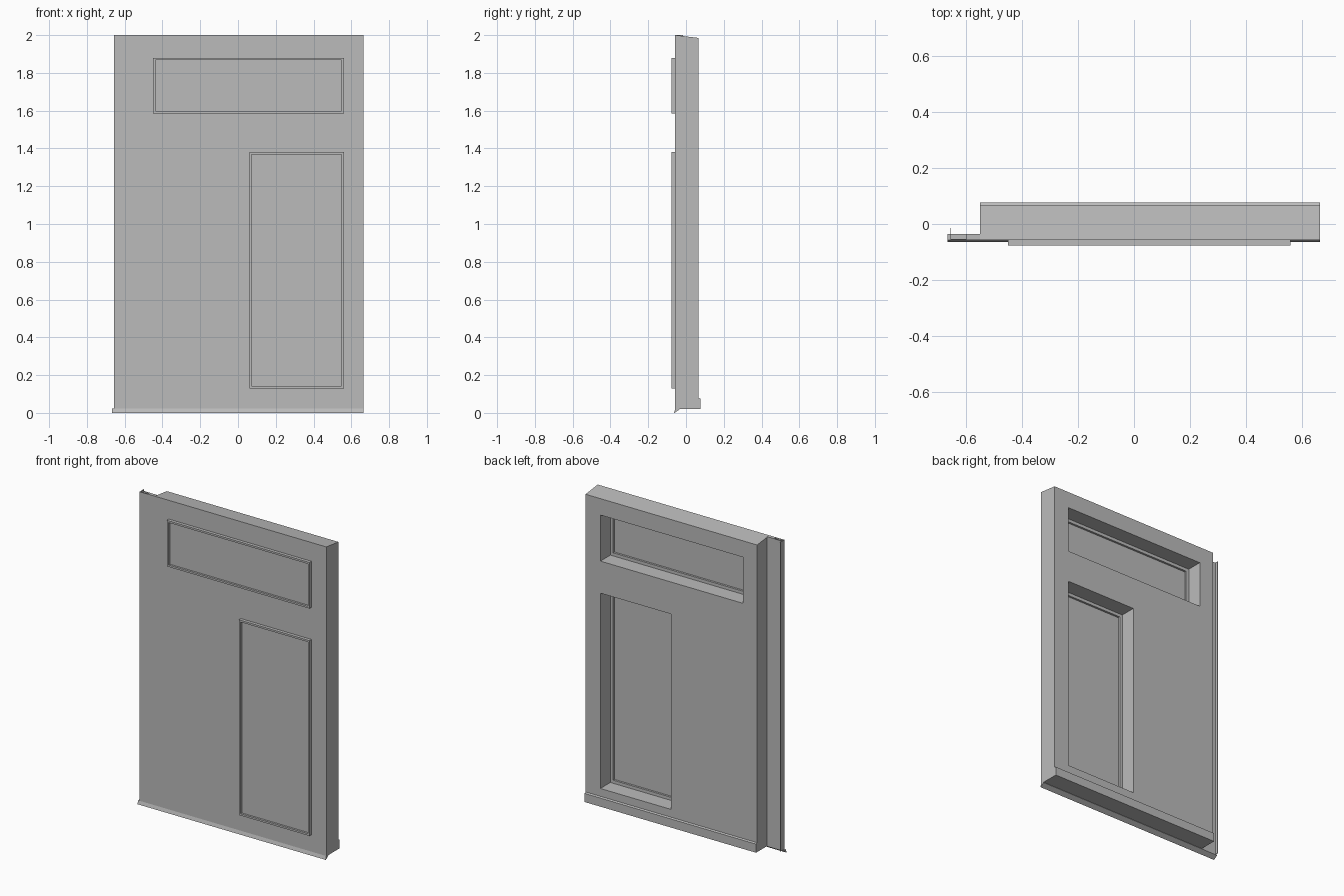
import bpy, bmesh

old = bpy.data.objects.get("Cube")
if old:
    bpy.data.objects.remove(old, do_unlink=True)

GREY = (0.5, 0.5, 0.5, 1)
mat = bpy.data.materials.new("plain grey")
mat.use_nodes = True
mat.diffuse_color = GREY
mat.node_tree.nodes["Principled BSDF"].inputs["Base Color"].default_value = GREY


def finish(name, bm):
    bmesh.ops.recalc_face_normals(bm, faces=bm.faces)
    me = bpy.data.meshes.new(name)
    bm.to_mesh(me)
    bm.free()
    me.materials.append(mat)
    ob = bpy.data.objects.new(name, me)
    bpy.context.collection.objects.link(ob)
    return ob


def extrude_x(name, profile, x0, x1):
    """Sweep a closed (y, z) profile along x."""
    bm = bmesh.new()
    face = bm.faces.new([bm.verts.new((x0, y, z)) for y, z in profile])
    out = bmesh.ops.extrude_face_region(bm, geom=[face])["geom"]
    verts = [v for v in out if isinstance(v, bmesh.types.BMVert)]
    bmesh.ops.translate(bm, verts=verts, vec=(x1 - x0, 0, 0))
    return finish(name, bm)


def box(name, x0, x1, y0, y1, z0, z1):
    return extrude_x(name, [(y0, z0), (y1, z0), (y1, z1), (y0, z1)], x0, x1)


def frame(name, x0, x1, z0, z1, w, y0, y1):
    """Rectangular ring of width w standing in the xz plane."""
    bm = bmesh.new()
    rings = []
    for y, i in ((y0, 0), (y0, w), (y1, w), (y1, 0)):
        rings.append([bm.verts.new((x, y, z)) for x, z in (
            (x0 + i, z0 + i), (x1 - i, z0 + i), (x1 - i, z1 - i), (x0 + i, z1 - i))])
    for a, b in zip(rings, rings[1:] + rings[:1]):
        for k in range(4):
            j = (k + 1) % 4
            bm.faces.new((a[k], a[j], b[j], b[k]))
    return finish(name, bm)


FRONT, BACK, SKIN = -0.057, 0.066, -0.035
LEFT, RIGHT = 0.665, -0.55

# Door slab: sloped top edge and a thicker foot at the back
slab = extrude_x("door_slab", [
    (FRONT, 0.02), (0.077, 0.02), (0.077, 0.075), (BACK, 0.08),
    (BACK, 1.985), (FRONT, 2.0)], RIGHT, LEFT)

# Window openings cut through the slab, then filled with pane and rims
for name, x0, x1, z0, z1 in (("upper_window", -0.45, 0.56, 1.585, 1.88),
                             ("lower_window", 0.06, 0.56, 0.13, 1.38)):
    cutter = box(name + "_cutter", x0, x1, -0.2, 0.2, z0, z1)
    cutter.hide_render = True
    cutter.hide_viewport = True
    cutter.display_type = 'WIRE'
    mod = slab.modifiers.new(name, 'BOOLEAN')
    mod.object = cutter
    mod.solver = 'EXACT'
    frame(name + "_rim", x0, x1, z0, z1, 0.012, -0.077, -0.048)
    frame(name + "_inner_rim", x0, x1, z0, z1, 0.02, -0.048, SKIN)
    box(name + "_pane", x0 + 0.005, x1 - 0.005, -0.064, -0.052, z0 + 0.005, z1 - 0.005)

# Overlapping side flange: solid root, hollow hem and upright fin
box("flange_root", -0.6, RIGHT, FRONT, SKIN, 0.02, 2.0)
box("hem_front", -0.655, -0.6, FRONT, FRONT + 0.003, 0.02, 2.0)
box("hem_back", -0.655, -0.6, SKIN - 0.003, SKIN, 0.02, 2.0)
box("flange_fin", -0.657, -0.654, FRONT, -0.015, 0.02, 2.0)

# Thin drip flap along the bottom of the front
extrude_x("bottom_flap", [(FRONT, 0.022), (-0.064, 0.0), (-0.061, 0.0),
                          (SKIN, 0.018), (SKIN, 0.022)], -0.667, LEFT)
